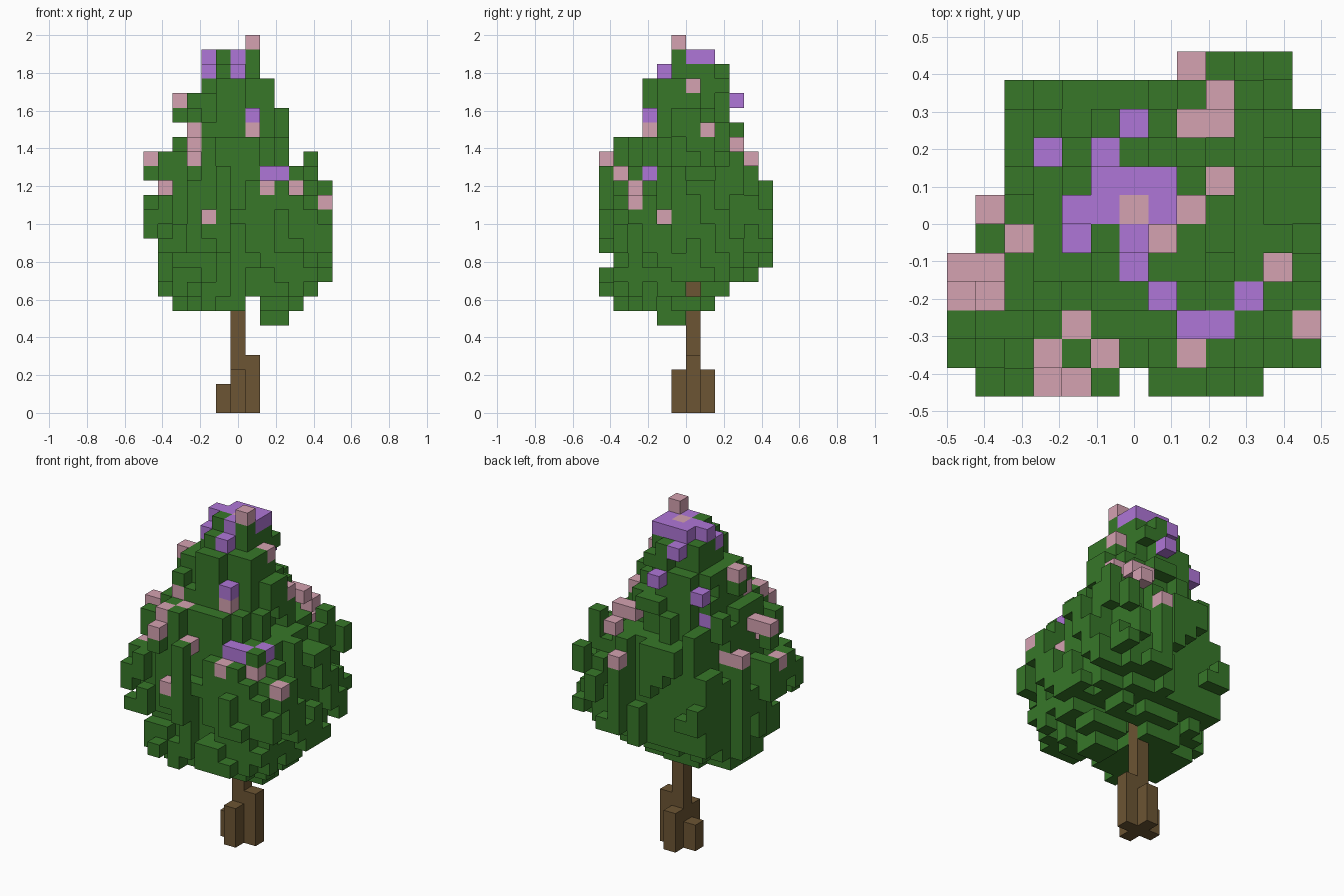
import bpy
import bmesh
import random
from mathutils import Vector

cube = bpy.data.objects.get("Cube")
if cube:
    bpy.data.objects.remove(cube, do_unlink=True)

random.seed(5)
UNIT = 2 / 26            # edge length of one block
WIDE, DEEP = 13, 12      # blocks across x and y


def make_material(name, colour):
    material = bpy.data.materials.new(name)
    material.use_nodes = True
    material.diffuse_color = (*colour, 1)
    shader = next(n for n in material.node_tree.nodes if n.type == 'BSDF_PRINCIPLED')
    shader.inputs["Base Color"].default_value = (*colour, 1)
    shader.inputs["Roughness"].default_value = 0.9
    return material


materials = {
    "foliage": make_material("leaf green", (0.038, 0.185, 0.022)),
    "pink_blossom": make_material("dusty pink", (0.66, 0.36, 0.44)),
    "purple_blossom": make_material("soft purple", (0.43, 0.18, 0.68)),
    "trunk": make_material("bark brown", (0.15, 0.09, 0.033)),
}
blocks = {}              # block position -> part name

# Crown layers from the bottom up: first and last block in x, then in y
layers = [
    (2, 10, 1, 7), (1, 11, 0, 8), (1, 12, 0, 10), (1, 12, 1, 11),
    (1, 12, 0, 11), (0, 12, 0, 11), (0, 12, 0, 11), (0, 12, 0, 11),
    (1, 12, 0, 11), (1, 11, 0, 10), (1, 9, 1, 9), (2, 9, 1, 9),
    (3, 9, 2, 9), (3, 9, 3, 8), (3, 8, 3, 8), (4, 8, 3, 8), (4, 7, 4, 8),
]
FIRST_LAYER = 7

# Outline of the crown seen from above: first and last block of each row
outline = [(1, 10), (0, 12), (0, 12), (0, 12), (0, 12), (1, 12),
           (1, 12), (2, 12), (2, 12), (2, 12), (2, 11), (8, 11)]


def in_outline(i, j):
    if not 0 <= j < DEEP:
        return False
    first, last = outline[j]
    return first <= i <= last and (i, j) != (6, 0)


def on_rim(i, j):
    return not all(in_outline(i + di, j + dj)
                   for di, dj in ((1, 0), (-1, 0), (0, 1), (0, -1)))


# Ragged crown: boxy in the middle, conical above, broken up along the rim
jitter = {}
for level, (i0, i1, j0, j1) in enumerate(layers):
    k = FIRST_LAYER + level
    rx, ry = (i1 - i0 + 1) / 2, (j1 - j0 + 1) / 2
    power = 2.7 if 10 <= k < 14 else 2.15
    rough = 0.33 if k < 19 else 0.15
    for i in range(i0, i1 + 1):
        for j in range(j0, j1 + 1):
            u = abs(i - (i0 + i1) / 2) / rx
            v = abs(j - (j0 + j1) / 2) / ry
            spread = u ** power + v ** power
            if on_rim(i, j):
                spread = max(spread, 0.92)
            key = (i, j, (k + i + 2 * j) // 3)
            wobble = jitter.setdefault(key, random.uniform(-1, 1)) * rough
            if in_outline(i, j) and spread < 0.87 + wobble:
                blocks[i, j, k] = "foliage"

# Short leaf columns that complete the rim
for j in range(DEEP):
    for i in range(WIDE):
        if in_outline(i, j) and not any((i, j, k) in blocks for k in range(26)):
            base = random.randint(11, 13)
            for k in range(base, base + random.randint(1, 2)):
                blocks[i, j, k] = "foliage"

# Opening beside the trunk under the crown
for i in range(7, WIDE):
    blocks.pop((i, 6, 8), None)


def clear(cell, step):
    """Remove the leaves lying beyond a block in one direction."""
    p = Vector(cell)
    for _ in range(26):
        p += Vector(step)
        blocks.pop(tuple(int(c) for c in p), None)


# Blossoms that lie open to the sky
open_blossoms = {
    "pink_blossom": [
        (7, 5, 25), (6, 6, 24), (8, 6, 22), (2, 5, 21), (9, 7, 19),
        (8, 9, 18), (9, 9, 18), (9, 10, 17), (8, 11, 15), (1, 6, 15),
        (0, 4, 17), (1, 4, 17), (0, 3, 14), (1, 3, 16), (11, 4, 13),
        (4, 2, 18), (12, 2, 14), (3, 1, 18), (5, 1, 16), (8, 1, 15),
        (3, 0, 17), (4, 0, 13)],
    "purple_blossom": [
        (5, 6, 24), (7, 6, 24), (5, 7, 24), (6, 7, 24), (7, 7, 24),
        (4, 6, 24), (6, 5, 24), (4, 5, 23), (6, 4, 23), (5, 8, 23),
        (6, 9, 21), (3, 8, 20), (7, 3, 20), (8, 2, 16), (9, 2, 16),
        (10, 3, 16)],
}
open_front = [(7, 3, 20), (7, 3, 19), (4, 5, 23), (6, 4, 23), (2, 5, 21),
              (3, 3, 19), (0, 4, 17), (8, 2, 16), (9, 2, 16), (8, 1, 15),
              (10, 2, 15), (12, 2, 14)]
open_right = [(8, 6, 22), (9, 7, 19), (9, 9, 18), (9, 10, 17), (7, 3, 19),
              (7, 3, 20), (3, 1, 18), (5, 1, 16), (10, 2, 15), (11, 4, 13),
              (6, 9, 21), (10, 3, 16), (6, 4, 23)]
open_back = [(3, 7, 18), (2, 6, 15)]
for spots in open_blossoms.values():
    for spot in spots:
        clear(spot, (0, 0, 1))
for spot in open_front:
    clear(spot, (0, -1, 0))
for spot in open_right:
    clear(spot, (1, 0, 0))
for spot in open_back:
    clear(spot, (0, 1, 0))
for part, spots in open_blossoms.items():
    blocks.update(dict.fromkeys(spots, part))

# Blossoms tucked under leaves, and stray leaf blocks
tucked = [(7, 3, 19), (10, 2, 15), (3, 3, 19), (2, 6, 15)]
blocks.update(dict.fromkeys(tucked, "pink_blossom"))
blocks[3, 7, 18] = "purple_blossom"
strays = [(5, 5, 24), (7, 5, 24), (3, 3, 20), (2, 5, 20), (10, 2, 16),
          (3, 7, 19), (11, 9, 16), (11, 9, 17), (5, 0, 16), (0, 4, 16),
          (1, 2, 17), (1, 2, 16), (4, 1, 18), (9, 1, 15), (11, 11, 15),
          (11, 11, 14), (5, 0, 15), (11, 9, 15), (2, 6, 16)]
strays += [(i, j, k) for i in (8, 9) for j in (4, 5) for k in (6, 7)]
blocks.update(dict.fromkeys(strays, "foliage"))
for j in range(DEEP):
    blocks.pop((7, j, 7), None)

# Trunk with four root blocks
for i, j, height in [(6, 6, 10), (7, 6, 4), (5, 6, 2), (6, 5, 3), (6, 7, 3)]:
    for k in range(height):
        blocks[i, j, k] = "trunk"


def add_face(bm, cell, axis, side):
    """Add the square on one side of a block, wound outwards."""
    a, b = (axis + 1) % 3, (axis + 2) % 3
    corners = []
    for da, db in ((0, 0), (1, 0), (1, 1), (0, 1)):
        p = Vector(cell)
        p[axis] += side
        p[a] += da
        p[b] += db
        corners.append(bm.verts.new((p - Vector((WIDE / 2, DEEP / 2, 0))) * UNIT))
    bm.faces.new(corners if side else corners[::-1])


# One object per part, keeping only the exposed block sides
for part, material in materials.items():
    bm = bmesh.new()
    for cell, owner in blocks.items():
        if owner != part:
            continue
        for axis in range(3):
            for side in (0, 1):
                neighbour = list(cell)
                neighbour[axis] += 1 if side else -1
                if tuple(neighbour) not in blocks:
                    add_face(bm, cell, axis, side)
    bmesh.ops.remove_doubles(bm, verts=bm.verts, dist=UNIT / 100)
    mesh = bpy.data.meshes.new(part)
    bm.to_mesh(mesh)
    bm.free()
    mesh.materials.append(material)
    bpy.context.scene.collection.objects.link(bpy.data.objects.new(part, mesh))
